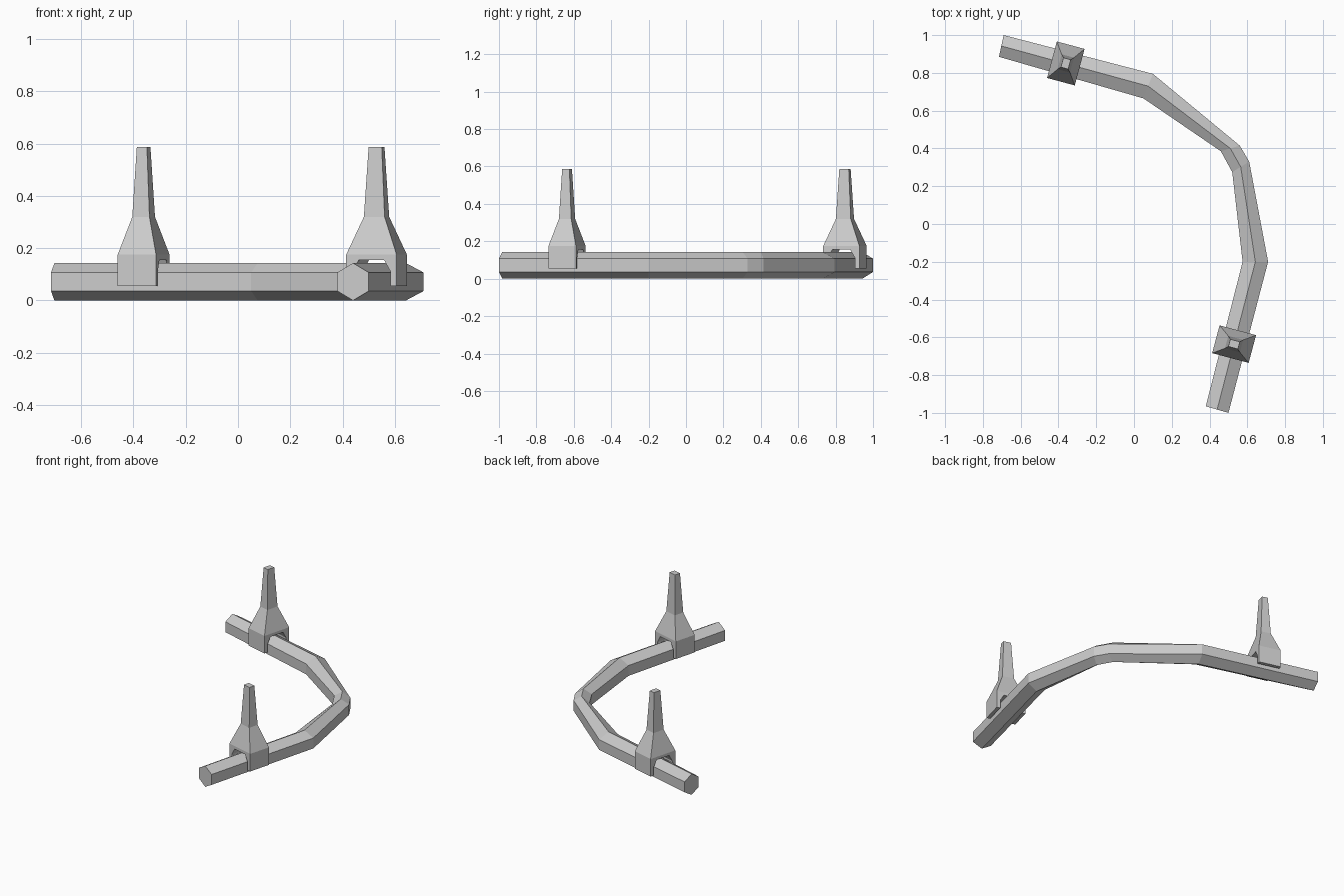
import bpy, bmesh
from math import radians
from mathutils import Vector

if "Cube" in bpy.data.objects:
    bpy.data.objects.remove(bpy.data.objects["Cube"])


def finish(bm, name):
    bmesh.ops.recalc_face_normals(bm, faces=bm.faces)
    me = bpy.data.meshes.new(name)
    bm.to_mesh(me)
    bm.free()
    ob = bpy.data.objects.new(name, me)
    bpy.context.collection.objects.link(ob)
    return ob


def bridge(bm, a, b):
    n = len(a)
    for i in range(n):
        bm.faces.new((a[i], a[(i + 1) % n], b[(i + 1) % n], b[i]))


# Bent hexagonal rail: outer and inner edge of each section along the path
sections = [((-0.69, 1.0), (-0.715, 0.885)),
            ((0.10, 0.795), (0.05, 0.665)),
            ((0.56, 0.415), (0.46, 0.385)),
            ((0.61, 0.33), (0.52, 0.275)),
            ((0.71, -0.20), (0.575, -0.20)),
            ((0.50, -1.0), (0.38, -0.965))]
bm = bmesh.new()
rings = []
for outer, inner in sections:
    o, i = Vector(outer), Vector(inner)
    ring = [(0.5, 0), (0, 0.036), (0, 0.107), (0.5, 0.143), (1, 0.107), (1, 0.036)]
    rings.append([bm.verts.new((*o.lerp(i, t), z)) for t, z in ring])
for a, b in zip(rings, rings[1:]):
    bridge(bm, a, b)
bm.faces.new(rings[0])
bm.faces.new(rings[-1])
finish(bm, "bent_rail")


# Tapered post with an arched saddle straddling the rail
def clamp_post(name, x, y, angle):
    bm = bmesh.new()
    half = [(0.10, 0.175), (0.10, 0.055), (0.076, 0.055), (0.076, 0.11), (0.05, 0.155)]
    profile = half + [(-v, z) for v, z in reversed(half)]
    front, back = [[bm.verts.new((s * 0.076, v, z)) for v, z in profile] for s in (1, -1)]
    bm.faces.new(front)
    bm.faces.new(back)
    for i in range(len(profile) - 1):
        bm.faces.new((front[i], front[i + 1], back[i + 1], back[i]))
    ring = [front[0], front[-1], back[-1], back[0]]
    for a, b, z in ((0.034, 0.041, 0.32), (0.02, 0.026, 0.587)):
        nxt = [bm.verts.new(p) for p in ((a, b, z), (a, -b, z), (-a, -b, z), (-a, b, z))]
        bridge(bm, ring, nxt)
        ring = nxt
    bm.faces.new(ring)
    ob = finish(bm, name)
    ob.location = (x, y, 0)
    ob.rotation_euler.z = radians(angle)


clamp_post("back_post", -0.361, 0.85, -15)
clamp_post("front_post", 0.53, -0.636, 75)
